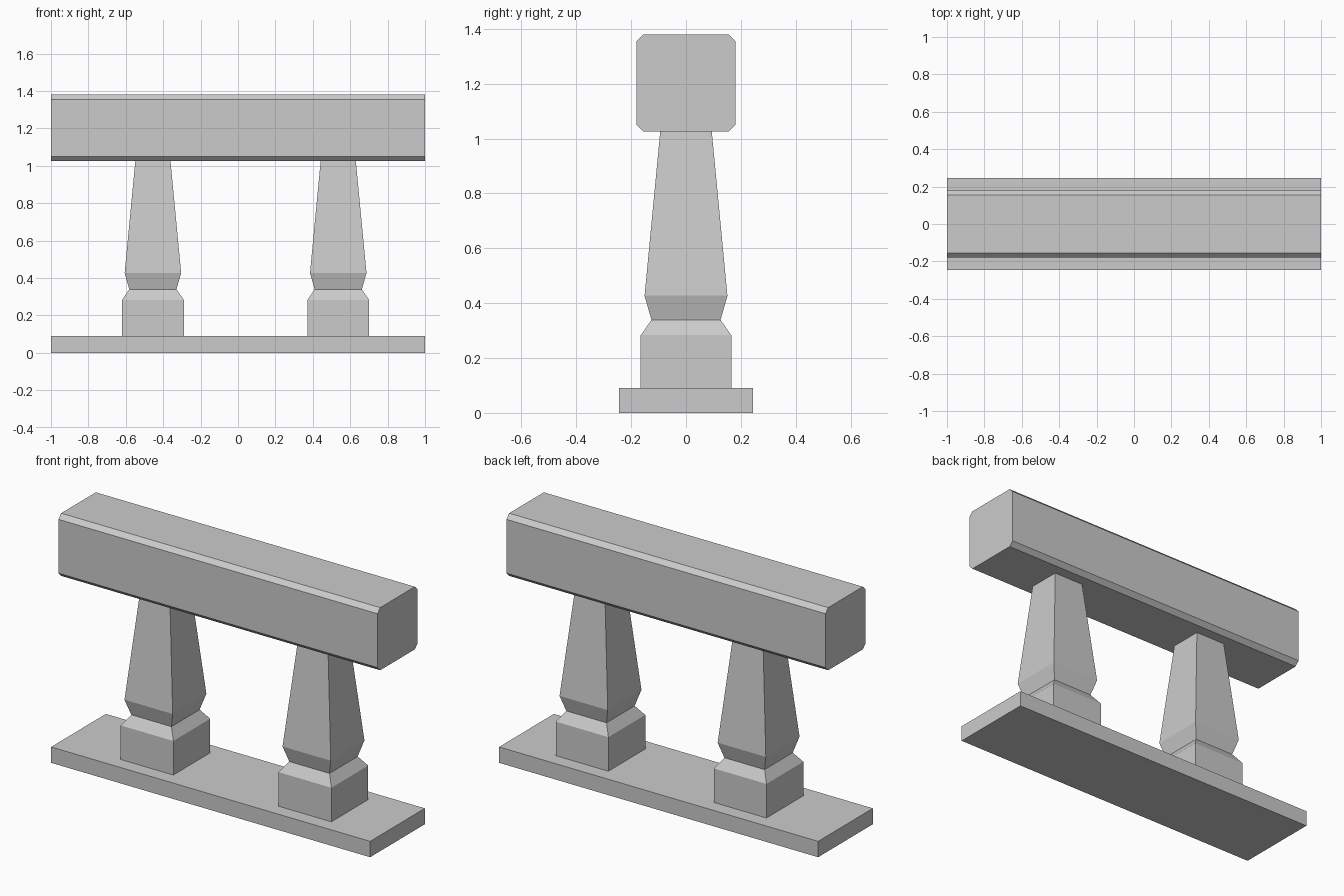
import bpy, bmesh

if "Cube" in bpy.data.objects:
    bpy.data.objects.remove(bpy.data.objects["Cube"])


def add_object(name, bm):
    bmesh.ops.recalc_face_normals(bm, faces=bm.faces)
    mesh = bpy.data.meshes.new(name)
    bm.to_mesh(mesh)
    bm.free()
    obj = bpy.data.objects.new(name, mesh)
    bpy.context.collection.objects.link(obj)
    return obj


def loft(name, rings):
    """Skin equal-length rings of points and cap both ends."""
    bm = bmesh.new()
    loops = [[bm.verts.new(p) for p in ring] for ring in rings]
    n = len(loops[0])
    for a, b in zip(loops, loops[1:]):
        for i in range(n):
            j = (i + 1) % n
            bm.faces.new((a[i], a[j], b[j], b[i]))
    bm.faces.new(loops[0][::-1])
    bm.faces.new(loops[-1])
    return add_object(name, bm)


def square(cx, half_x, half_y, z):
    return [(cx + sx * half_x, sy * half_y, z)
            for sx, sy in ((-1, -1), (1, -1), (1, 1), (-1, 1))]


# Base slab
loft("base_slab", [square(0, 1, 0.245, z) for z in (0, 0.09)])

# Square balusters: plinth, pinched neck, tapering shaft (half width, z)
profile = [(0.165, 0.09), (0.165, 0.283), (0.126, 0.339),
           (0.151, 0.427), (0.094, 1.025)]
for side, cx in (("left", -0.455), ("right", 0.536)):
    loft(f"{side}_baluster", [square(cx, w, w, z) for w, z in profile])

# Handrail with four chamfered long edges
hw, z0, z1, c = 0.18, 1.025, 1.38, 0.025
section = [(-hw + c, z0), (hw - c, z0), (hw, z0 + c), (hw, z1 - c),
           (hw - c, z1), (-hw + c, z1), (-hw, z1 - c), (-hw, z0 + c)]
loft("handrail", [[(x, y, z) for y, z in section] for x in (-1, 1)])
